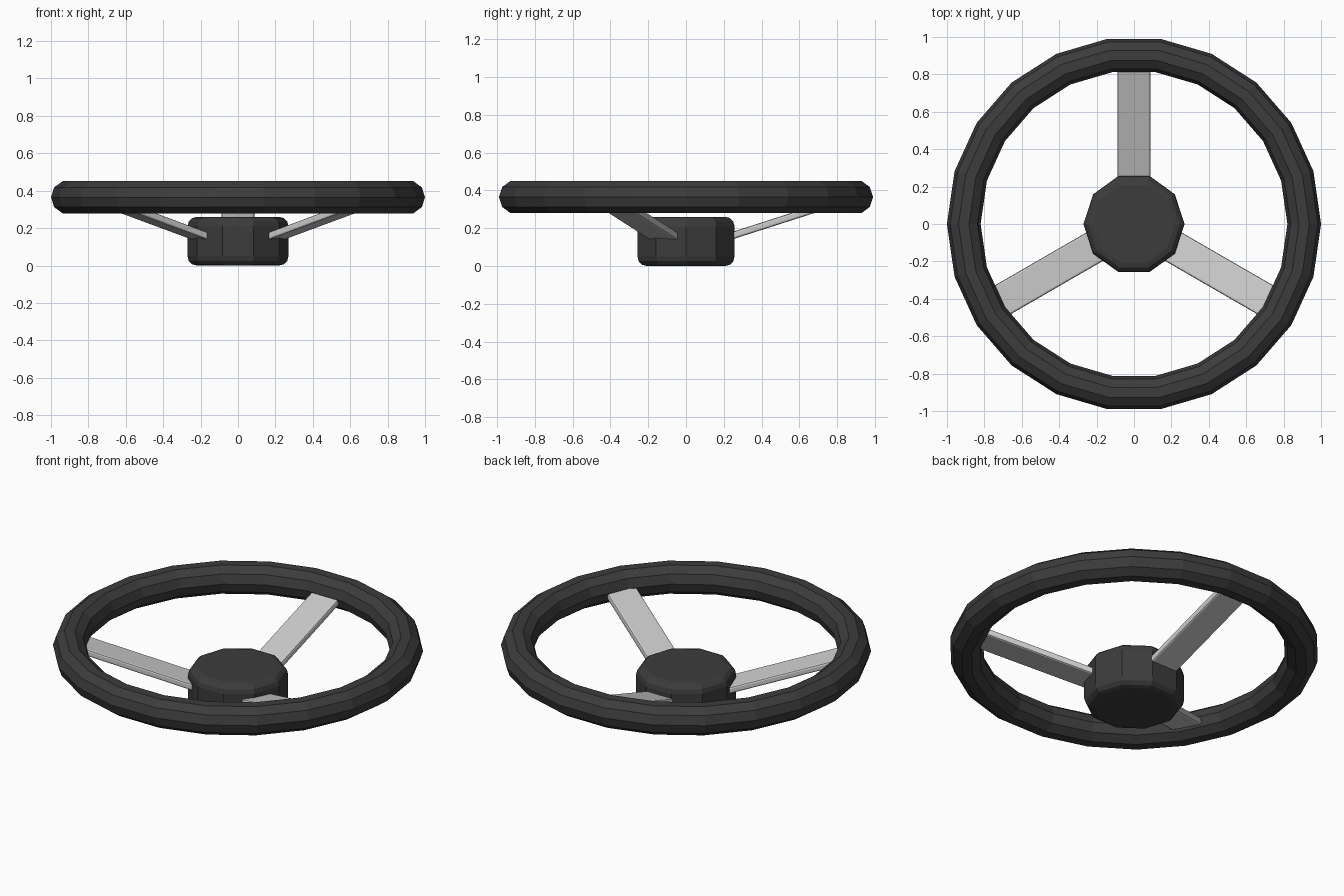
import bpy, bmesh, math
from mathutils import Matrix, Vector

if "Cube" in bpy.data.objects:
    bpy.data.objects.remove(bpy.data.objects["Cube"])

dark = bpy.data.materials.new("dark_rubber")
dark.diffuse_color = (0.045, 0.045, 0.045, 1)
dark.use_nodes = True
dark.node_tree.nodes["Principled BSDF"].inputs["Base Color"].default_value = dark.diffuse_color


def finish(bm, name, mat=None):
    bmesh.ops.recalc_face_normals(bm, faces=bm.faces[:])
    me = bpy.data.meshes.new(name)
    bm.to_mesh(me)
    bm.free()
    ob = bpy.data.objects.new(name, me)
    bpy.context.collection.objects.link(ob)
    if mat:
        me.materials.append(mat)
    return ob


# Rim: faceted ring
bpy.ops.mesh.primitive_torus_add(major_segments=22, minor_segments=10,
                                 major_radius=0.91, minor_radius=0.09,
                                 location=(0, 0, 0.365))
rim = bpy.context.object
rim.name = "rim"
rim.data.materials.append(dark)

# Hub: ten-sided drum with rounded top and bottom edges
R, H, B, SIDES, STEPS = 0.27, 0.26, 0.05, 10, 3
quarter = [i * math.pi / 2 / STEPS for i in range(STEPS + 1)]
profile = [(R - B + B * math.sin(a), B - B * math.cos(a)) for a in quarter]
profile += [(r, H - z) for r, z in reversed(profile)]
bm = bmesh.new()
rings = [[bm.verts.new((r * math.cos(k * math.tau / SIDES),
                        r * math.sin(k * math.tau / SIDES), z))
          for k in range(SIDES)] for r, z in profile]
for lo, hi in zip(rings, rings[1:]):
    for k in range(SIDES):
        n = (k + 1) % SIDES
        bm.faces.new((lo[k], lo[n], hi[n], hi[k]))
bm.faces.new(rings[0])
bm.faces.new(rings[-1])
finish(bm, "hub", dark)

# Spokes: three flat bars rising from the hub into the rim
start, end = Vector((0.15, 0, 0.13)), Vector((0.87, 0, 0.361))
span = end - start
tilt = math.atan2(span.z, span.x)
for i, deg in enumerate((90, 210, 330)):
    bm = bmesh.new()
    bmesh.ops.create_cube(bm, size=1)
    bmesh.ops.scale(bm, vec=(span.length, 0.176, 0.038), verts=bm.verts[:])
    bmesh.ops.bevel(bm, geom=bm.edges[:], offset=0.01, segments=2,
                    profile=0.5, affect='EDGES')
    place = (Matrix.Rotation(math.radians(deg), 4, 'Z')
             @ Matrix.Translation((start + end) / 2)
             @ Matrix.Rotation(-tilt, 4, 'Y'))
    bm.transform(place)
    finish(bm, f"spoke_{i + 1}")
